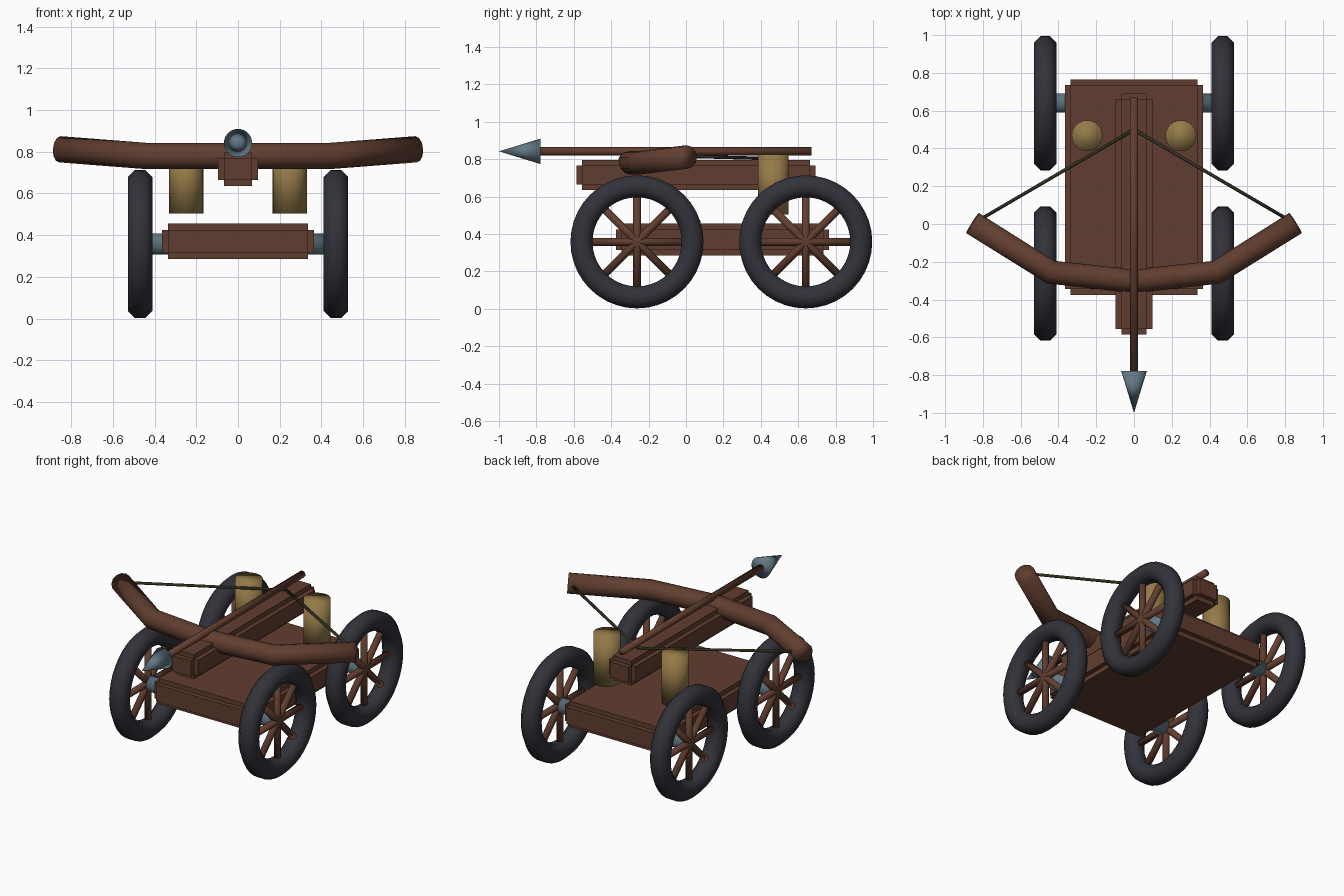
import bpy, bmesh, math
from mathutils import Vector, Matrix

cube = bpy.data.objects.get("Cube")
if cube:
    bpy.data.objects.remove(cube, do_unlink=True)


def material(name, r, g, b):
    m = bpy.data.materials.new(name)
    m.use_nodes = True
    m.diffuse_color = (r, g, b, 1)
    bsdf = next(n for n in m.node_tree.nodes if n.type == 'BSDF_PRINCIPLED')
    bsdf.inputs["Base Color"].default_value = (r, g, b, 1)
    return m


WOOD = material("brown wood", 0.12, 0.048, 0.029)
METAL = material("grey metal", 0.125, 0.19, 0.235)
TAN = material("tan wood", 0.30, 0.195, 0.065)
TYRE = material("dark tyre", 0.032, 0.032, 0.043)
CORD = material("dark cord", 0.034, 0.028, 0.016)


def finish(bm, name, mat, smooth=True):
    bmesh.ops.recalc_face_normals(bm, faces=bm.faces)
    for f in bm.faces:
        f.smooth = smooth
    mesh = bpy.data.meshes.new(name)
    bm.to_mesh(mesh)
    bm.free()
    mesh.materials.append(mat)
    ob = bpy.data.objects.new(name, mesh)
    bpy.context.collection.objects.link(ob)
    return ob


def add_rod(bm, a, b, r1, r2=None, sides=12):
    a, b = Vector(a), Vector(b)
    turn = (b - a).to_track_quat('Z', 'Y').to_matrix().to_4x4()
    bmesh.ops.create_cone(bm, cap_ends=True, segments=sides, radius1=r1,
                          radius2=r1 if r2 is None else r2, depth=(b - a).length,
                          matrix=Matrix.Translation((a + b) / 2) @ turn)


def rod(name, a, b, mat, r1, r2=None, sides=12):
    bm = bmesh.new()
    add_rod(bm, a, b, r1, r2, sides)
    return finish(bm, name, mat)


def panelled_box(name, lo, hi, raise_by=0.03):
    """Box with every face raised outward as its own panel."""
    lo, hi = Vector(lo), Vector(hi)
    bm = bmesh.new()
    bmesh.ops.create_cube(bm, size=1, matrix=Matrix.Translation((lo + hi) / 2)
                          @ Matrix.Diagonal((*(hi - lo), 1)))
    bm.normal_update()
    for f in list(bm.faces):
        n = f.normal.copy()
        top = bmesh.ops.extrude_discrete_faces(bm, faces=[f])["faces"][0]
        bmesh.ops.translate(bm, verts=top.verts, vec=n * raise_by)
    return finish(bm, name, WOOD, False)


def tyre(name, x, y, z, major, minor):
    """Octagonal section spun around the axle."""
    bm = bmesh.new()
    ring = []
    for i in range(8):
        a = math.pi / 8 + i * math.pi / 4
        ring.append(bm.verts.new((x + minor * 1.06 * math.sin(a), y,
                                  z + major + minor * 1.06 * math.cos(a))))
    edges = [bm.edges.new((ring[i], ring[(i + 1) % 8])) for i in range(8)]
    bmesh.ops.spin(bm, geom=ring + edges, cent=(x, y, z), axis=(1, 0, 0),
                   angle=math.tau, steps=40)
    bmesh.ops.remove_doubles(bm, verts=bm.verts, dist=0.0005)
    return finish(bm, name, TYRE)


# Cart bed and launching beam
panelled_box("cart_bed", (-0.335, -0.345, 0.315), (0.335, 0.735, 0.425))
panelled_box("launch_beam", (-0.067, -0.555, 0.665), (0.067, 0.662, 0.767))

# Axles, tyres and spokes
HUB_Z = 0.358
for end, y in (("front", -0.262), ("rear", 0.64)):
    rod(end + "_axle", (-0.45, y, HUB_Z), (0.45, y, HUB_Z), METAL, 0.05, sides=16)
    for side, x in (("left", 0.47), ("right", -0.47)):
        tyre(f"{end}_{side}_tyre", x, y, HUB_Z, 0.297, 0.06)
        bm = bmesh.new()
        for i in range(4):
            a = i * math.pi / 4
            d = Vector((0, math.cos(a), math.sin(a))) * 0.26
            c = Vector((x, y, HUB_Z))
            add_rod(bm, c - d, c + d, 0.021)
        finish(bm, f"{end}_{side}_spokes", WOOD)

# Support posts
for side, x in (("left", 0.248), ("right", -0.248)):
    rod(side + "_post", (x, 0.467, 0.505), (x, 0.467, 0.825), TAN, 0.082, sides=24)

# Bow limbs: one tube swept through five mitred sections
half = [Vector((0.44, -0.255, 0.78)), Vector((0.855, 0.005, 0.812))]
path = [Vector((-p.x, p.y, p.z)) for p in reversed(half)] + [Vector((0, -0.303, 0.78))] + half
bm = bmesh.new()
rings = []
for i, p in enumerate(path):
    before = (p - path[i - 1]).normalized() if i else Vector()
    after = (path[i + 1] - p).normalized() if i < len(path) - 1 else Vector()
    along = (before + after).normalized()
    side = along.cross(Vector((0, 0, 1))).normalized()
    up = side.cross(along)
    rings.append([bm.verts.new(p + 0.063 * (side * math.cos(t) + up * math.sin(t)))
                  for t in (math.tau * k / 12 for k in range(12))])
for r, s in zip(rings, rings[1:]):
    for k in range(12):
        bm.faces.new((r[k], r[(k + 1) % 12], s[(k + 1) % 12], s[k]))
bm.faces.new(rings[0])
bm.faces.new(rings[-1])
finish(bm, "bow", WOOD)

# Bowstring
bm = bmesh.new()
for s in (-1, 1):
    add_rod(bm, (s * 0.83, 0.015, 0.815), (0, 0.5, 0.802), 0.009, sides=8)
finish(bm, "bowstring", CORD)

# Bolt
rod("bolt_shaft", (0, -0.79, 0.842), (0, 0.67, 0.842), WOOD, 0.022)
rod("bolt_head", (0, -0.778, 0.842), (0, -1, 0.842), METAL, 0.068, 0, 24)
